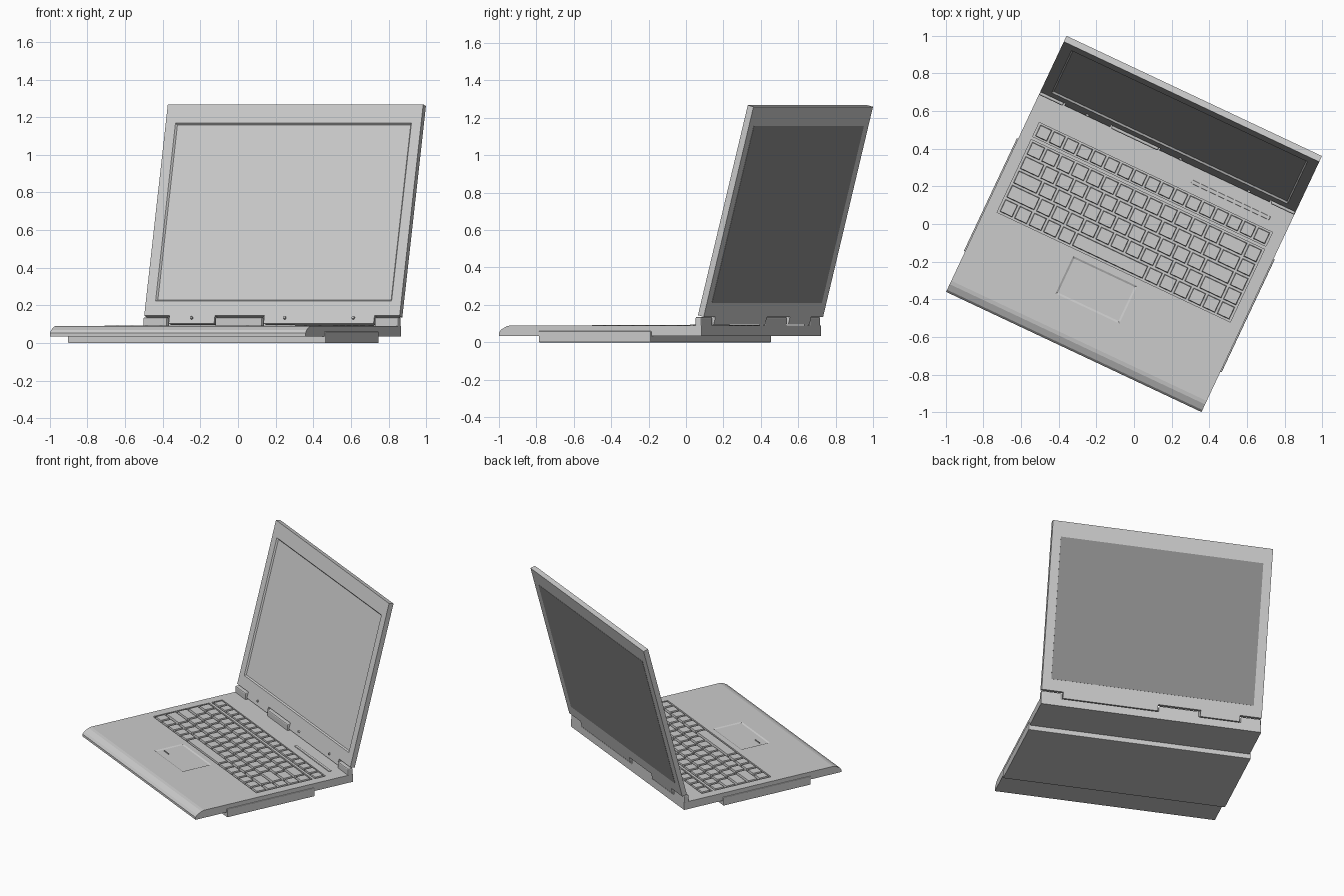
import bpy, bmesh, math
from mathutils import Matrix, Vector

if "Cube" in bpy.data.objects:
    bpy.data.objects.remove(bpy.data.objects["Cube"])


def material(name, v):
    m = bpy.data.materials.new(name)
    m.diffuse_color = (v, v, v, 1)
    m.use_nodes = True
    m.node_tree.nodes["Principled BSDF"].inputs["Base Color"].default_value = m.diffuse_color
    return m


LIGHT = material("light_grey", 0.6)
DARK = material("dark_grey", 0.27)

# Whole machine is turned on the ground; the lid leans back from the hinge line
TURN = Matrix.Translation((-0.32, -0.68, 0)) @ Matrix.Rotation(math.radians(-25.2), 4, 'Z')
LID = TURN @ Matrix.Translation((0, 1.175, 0.145)) @ Matrix.Rotation(math.radians(-14.7), 4, 'X')


def finish(name, bm, frame=TURN, mat=LIGHT, bevel=0.0):
    bmesh.ops.recalc_face_normals(bm, faces=bm.faces)
    me = bpy.data.meshes.new(name)
    bm.to_mesh(me)
    bm.free()
    me.materials.append(mat)
    ob = bpy.data.objects.new(name, me)
    bpy.context.collection.objects.link(ob)
    ob.matrix_world = frame
    if bevel:
        b = ob.modifiers.new("soft_edges", 'BEVEL')
        b.width = bevel
        b.segments = 2
        b.limit_method = 'ANGLE'
    return ob


def add_box(bm, x0, x1, y0, y1, z0, z1, taper=0.0):
    """Box whose top is drawn in by taper on every side."""
    lo = [bm.verts.new((x, y, z0)) for x, y in ((x0, y0), (x1, y0), (x1, y1), (x0, y1))]
    t = taper
    hi = [bm.verts.new((x, y, z1)) for x, y in
          ((x0 + t, y0 + t), (x1 - t, y0 + t), (x1 - t, y1 - t), (x0 + t, y1 - t))]
    bm.faces.new(lo[::-1])
    bm.faces.new(hi)
    for i in range(4):
        j = (i + 1) % 4
        bm.faces.new((lo[i], lo[j], hi[j], hi[i]))


def box(name, dims, frame=TURN, mat=LIGHT, bevel=0.0, taper=0.0):
    bm = bmesh.new()
    add_box(bm, *dims, taper)
    return finish(name, bm, frame, mat, bevel)


def prism(name, points, offset, frame=TURN, bevel=0.0):
    bm = bmesh.new()
    face = bm.faces.new([bm.verts.new(p) for p in points])
    ext = bmesh.ops.extrude_face_region(bm, geom=[face])
    verts = [v for v in ext["geom"] if isinstance(v, bmesh.types.BMVert)]
    bmesh.ops.translate(bm, verts=verts, vec=Vector(offset))
    return finish(name, bm, frame, LIGHT, bevel)


def cut(target, cutter):
    cutter.hide_render = True
    cutter.hide_viewport = True
    cutter.display_type = 'WIRE'
    m = target.modifiers.new(cutter.name, 'BOOLEAN')
    m.operation = 'DIFFERENCE'
    m.object = cutter
    m.solver = 'EXACT'


# Base body with sloped front edge
TOP = 0.09
side = [(0, 0.035), (0, 0.052), (0.012, 0.068), (0.045, 0.086), (0.065, TOP), (1.195, TOP), (1.195, 0.035)]
base = prism("base", [(-0.75, y, z) for y, z in side], (1.5, 0, 0))
cut(base, box("main_key_well", (-0.685, 0.685, 0.498, 0.925, 0.074, 0.12)))
cut(base, box("function_key_well", (-0.685, 0.685, 0.943, 1.025, 0.074, 0.12)))

# Touchpad dish: a cutter that narrows downwards
pad = bmesh.new()
add_box(pad, -0.21, 0.145, 0.25, 0.45, TOP - 0.005, TOP + 0.01, -0.03)
cut(base, finish("touchpad_dish", pad))
box("touchpad_divider", (-0.19, -0.13, 0.298, 0.302, TOP - 0.006, TOP + 0.002))

# Underside tray
box("bottom_tray", (-0.757, 0.757, 0.236, 0.90, 0, 0.06), bevel=0.004)

# Keys, row by row from the front; widths are in relative units
rows = [
    [1, 1, 1, 1, 1, 5, 1, 1, 1, 1, 1, 1],
    [2] + [1] * 11 + [1.6, 1],
    [1.7] + [1] * 11 + [1.9, 1],
    [1.4] + [1] * 12 + [1.3, 1],
    [1] * 13 + [1.7, 1],
]
keys = bmesh.new()


def key_row(widths, y0, y1):
    unit = 1.36 / sum(widths)
    x = -0.68
    for w in widths:
        add_box(keys, x + 0.006, x + w * unit - 0.006, y0 + 0.006, y1 - 0.006, 0.072, TOP + 0.002, 0.003)
        x += w * unit


for i, widths in enumerate(rows):
    key_row(widths, 0.502 + i * 0.084, 0.502 + (i + 1) * 0.084)
key_row([1] * 17, 0.945, 1.023)
finish("keys", keys)

# Raised button strip behind the keyboard
box("button_strip", (0.18, 0.64, 1.076, 1.096, TOP - 0.002, TOP + 0.006), bevel=0.003)

# Hinge blocks standing on the rear edge
for name, x0, x1 in (("left_hinge", -0.75, -0.61), ("middle_hinge", -0.328, -0.052), ("right_hinge", 0.61, 0.75)):
    box(name, (x0, x1, 1.158, 1.195, TOP - 0.01, 0.136), bevel=0.008)

# Lid outline, notched around the hinges
outline = [(-0.75, 0), (-0.602, 0), (-0.602, -0.043), (-0.335, -0.043), (-0.335, 0), (-0.045, 0),
           (-0.045, -0.043), (0.602, -0.043), (0.602, 0), (0.75, 0), (0.75, 1.161), (-0.75, 1.161)]
lid = prism("lid", [(x, 0, z) for x, z in outline], (0, 0.035, 0), LID)
FRONT = LID @ Matrix.Rotation(math.radians(90), 4, 'X')  # local z points out of the display

# Recessed display with sloped rim
rim = bmesh.new()
add_box(rim, -0.685, 0.685, 0.09, 1.05, -0.01, 0.005, -0.012)
cut(lid, finish("display_recess", rim, FRONT))

# Dark back panel
box("back_panel", (-0.69, 0.69, 0.034, 0.0365, 0.078, 1.055), LID, DARK)

# Small bumpers under the display
bumps = bmesh.new()
for x in (-0.47, 0.077, 0.48):
    bmesh.ops.create_cone(bumps, cap_ends=True, segments=12, radius1=0.009, radius2=0.007, depth=0.012,
                          matrix=Matrix.Translation((x, -0.012, 0.003)))
finish("bumpers", bumps, FRONT)
